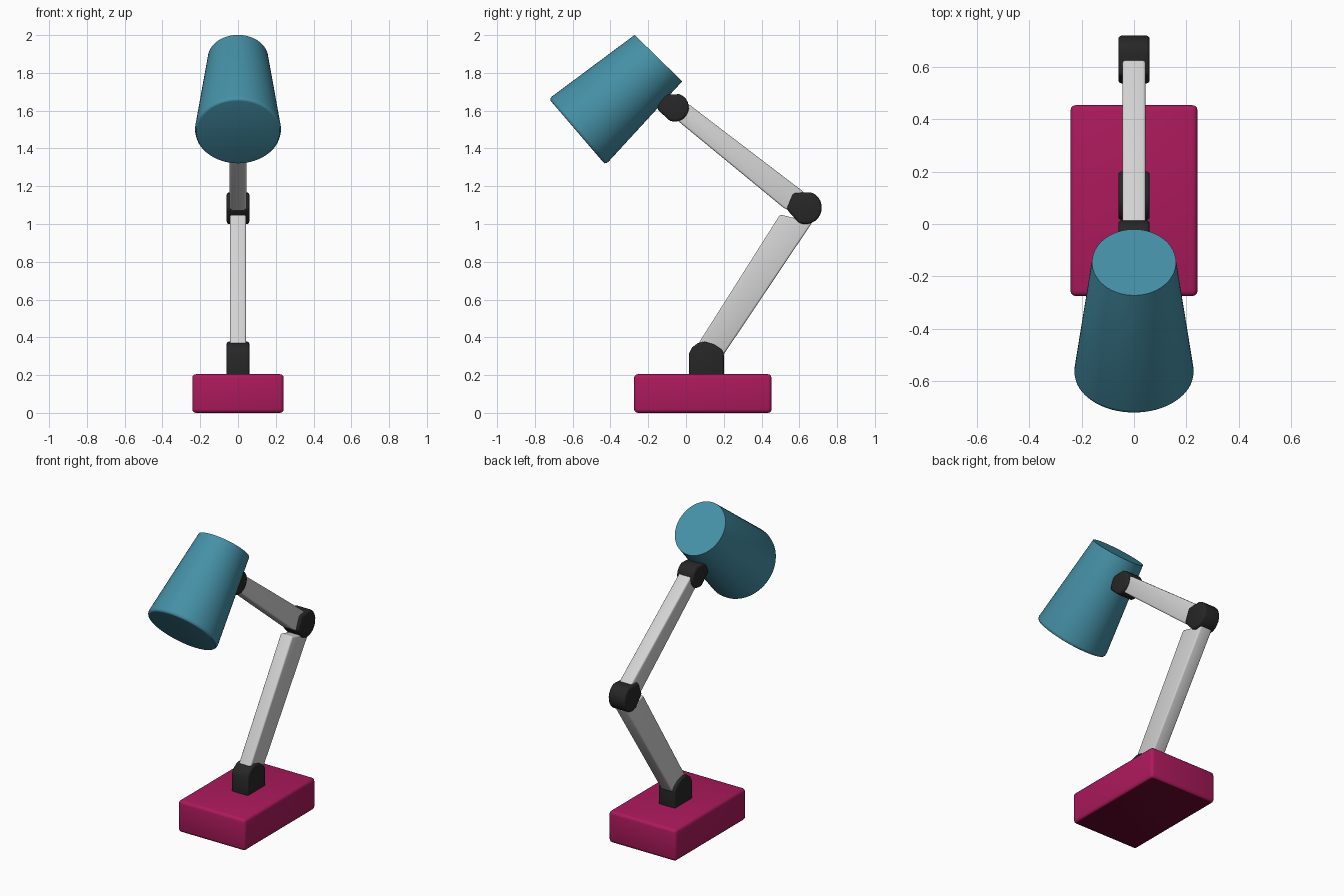
import bpy, bmesh, math
from mathutils import Vector

if "Cube" in bpy.data.objects:
    bpy.data.objects.remove(bpy.data.objects["Cube"])


def material(name, rgb):
    m = bpy.data.materials.new(name)
    m.diffuse_color = (*rgb, 1.0)
    m.use_nodes = True
    m.node_tree.nodes["Principled BSDF"].inputs["Base Color"].default_value = m.diffuse_color
    return m


MAGENTA = material("magenta", (0.41, 0.010, 0.107))
MAROON = material("dark maroon", (0.14, 0.002, 0.025))
TEAL = material("teal", (0.06, 0.28, 0.385))
GREY = material("light grey", (0.65, 0.65, 0.65))
BLACK = material("black", (0.02, 0.02, 0.02))


def finish(bm, name, mat):
    bmesh.ops.recalc_face_normals(bm, faces=bm.faces)
    me = bpy.data.meshes.new(name)
    bm.to_mesh(me)
    bm.free()
    me.materials.append(mat)
    ob = bpy.data.objects.new(name, me)
    bpy.context.collection.objects.link(ob)
    bpy.ops.object.select_all(action='DESELECT')
    ob.select_set(True)
    bpy.context.view_layer.objects.active = ob
    bpy.ops.object.shade_smooth_by_angle(angle=math.radians(40))
    return ob


def slab(name, profile, half, mat, bevel):
    """Side profile (y, z) extruded across x from -half to half, edges rounded."""
    bm = bmesh.new()
    left = [bm.verts.new((-half, y, z)) for y, z in profile]
    right = [bm.verts.new((half, y, z)) for y, z in profile]
    bm.faces.new(left)
    bm.faces.new(right[::-1])
    n = len(profile)
    for i in range(n):
        j = (i + 1) % n
        bm.faces.new((left[i], right[i], right[j], left[j]))
    bmesh.ops.recalc_face_normals(bm, faces=bm.faces)
    sharp = [e for e in bm.edges if e.calc_face_angle(0) > math.radians(32)]
    bmesh.ops.bevel(bm, geom=sharp, offset=bevel, segments=3, profile=0.5,
                    affect='EDGES', clamp_overlap=True)
    return finish(bm, name, mat)


def knuckle(cy, cz, r, length, end, angle):
    """Half-round profile narrowing to a flat end that points along the angle."""
    a = math.radians(angle)
    d, s = Vector((math.cos(a), math.sin(a))), Vector((-math.sin(a), math.cos(a)))
    c = Vector((cy, cz))
    pts = []
    for i in range(13):
        t = math.radians(15 * i)
        pts.append(c + r * (s * math.cos(t) - d * math.sin(t)))
    pts += [c + d * length - s * end, c + d * length + s * end]
    return [tuple(p) for p in pts]


# Base block, with a darker underside
base = slab("base", [(-0.275, 0.0), (0.453, 0.0), (0.453, 0.205), (-0.275, 0.205)],
            0.242, MAGENTA, 0.02)
base.data.materials.append(MAROON)
for f in base.data.polygons:
    if f.normal.z < -0.95:
        f.material_index = 1

# Joints
slab("base_joint", [(0.016, 0.19), (0.016, 0.315), (0.031, 0.346), (0.062, 0.369),
                    (0.10, 0.377), (0.15, 0.362), (0.186, 0.338), (0.20, 0.318),
                    (0.20, 0.19)], 0.06, BLACK, 0.012)
slab("elbow_joint", knuckle(0.631, 1.087, 0.088, 0.088, 0.046, 157), 0.06, BLACK, 0.014)
slab("head_joint", knuckle(-0.060, 1.617, 0.075, 0.085, 0.04, 160), 0.06, BLACK, 0.014)

# Arms
slab("lower_arm", [(0.042, 0.33), (0.498, 1.05), (0.668, 1.008), (0.18, 0.28)],
     0.043, GREY, 0.01)
slab("upper_arm", [(-0.06, 1.66), (0.02, 1.63), (0.625, 1.168), (0.62, 1.03),
                   (0.515, 1.087), (-0.06, 1.56)], 0.044, GREY, 0.01)


# Lamp shade: tapered tube lofted between two tilted ends, both closed
def shade():
    top_c, top_r = Vector((0, -0.146, 1.878)), Vector((0, 0.126, -0.123))
    low_c, low_r = Vector((0, -0.576, 1.488)), Vector((0, 0.150, -0.175))
    # (position along the axis, radius factor): rim rounded at the wide end
    rings = [(0, 1), (0.965, 1), (0.985, 0.985), (0.997, 0.96), (1, 0.93)]
    n = 64
    bm = bmesh.new()
    loops = []
    for t, k in rings:
        c = top_c.lerp(low_c, t)
        v = top_r.lerp(low_r, t) * k
        u = Vector((0.16 + (0.23 - 0.16) * t, 0, 0)) * k
        loops.append([bm.verts.new(c + u * math.cos(2 * math.pi * i / n)
                                   + v * math.sin(2 * math.pi * i / n))
                      for i in range(n)])
    for a, b in zip(loops, loops[1:]):
        for i in range(n):
            j = (i + 1) % n
            bm.faces.new((a[i], a[j], b[j], b[i]))
    bm.faces.new(loops[0])
    bm.faces.new(loops[-1])
    finish(bm, "lamp_shade", TEAL)


shade()
